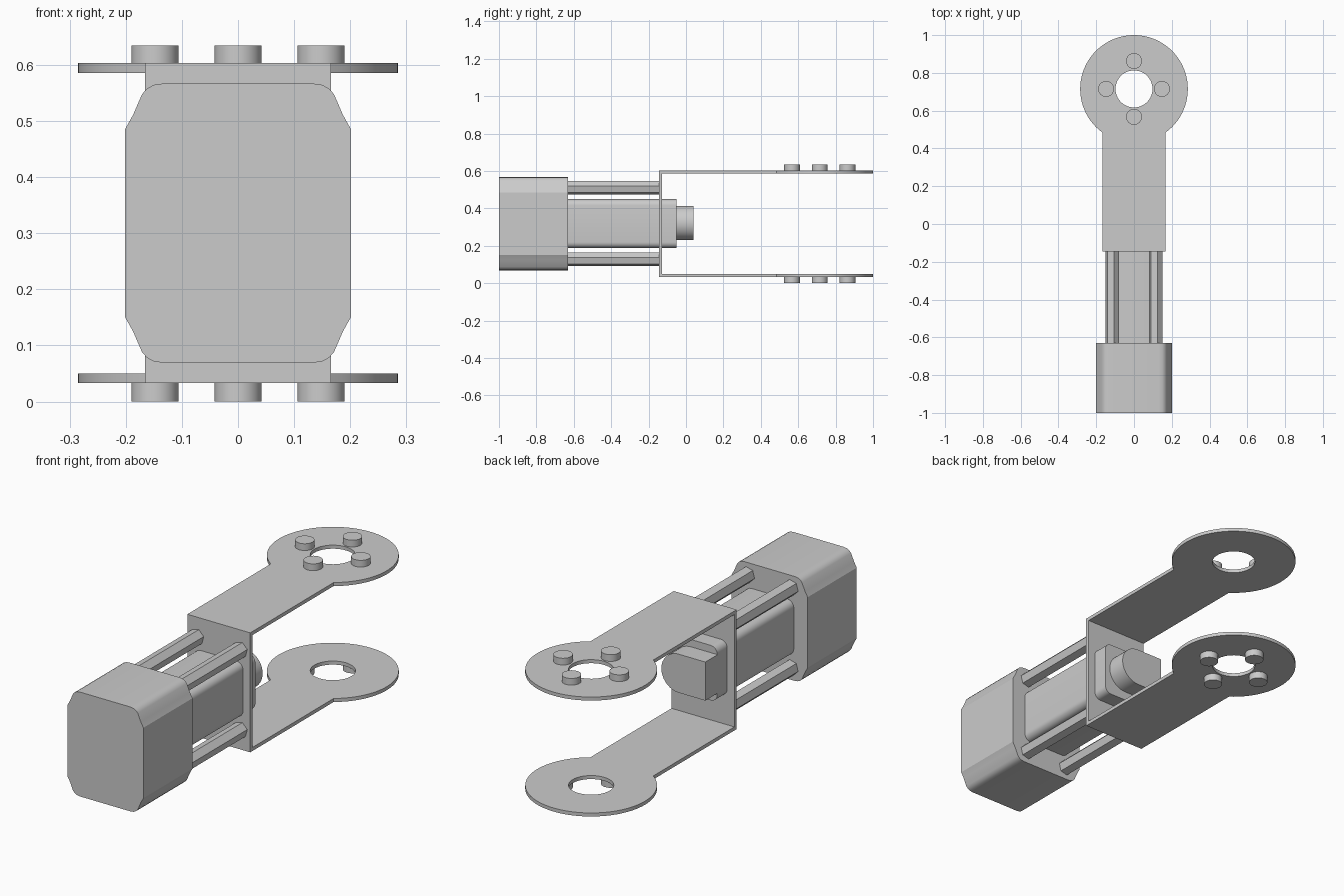
import bpy, bmesh
from math import sin, cos, pi, asin, radians

if "Cube" in bpy.data.objects:
    bpy.data.objects.remove(bpy.data.objects["Cube"])

CZ = 0.318  # mid height of the assembly


def arc(cx, cy, r, a0, a1, n):
    return [(cx + r * cos(a0 + (a1 - a0) * i / n), cy + r * sin(a0 + (a1 - a0) * i / n))
            for i in range(n + 1)]


def circle(cx, cy, r, n, start=0.0):
    return arc(cx, cy, r, start, start + 2 * pi, n)[:-1]


def prism(name, loops, lo, hi, axis='Z'):
    """Extrude outline loops (first outer, others holes) from lo to hi along Z or Y."""
    cu = bpy.data.curves.new(name, 'CURVE')
    cu.dimensions, cu.fill_mode, cu.extrude = '2D', 'BOTH', (hi - lo) / 2
    for pts in loops:
        sp = cu.splines.new('POLY')
        sp.points.add(len(pts) - 1)
        for p, (a, b) in zip(sp.points, pts):
            p.co = (a, b, 0, 1)
        sp.use_cyclic_u = True
    ob = bpy.data.objects.new(name, cu)
    bpy.context.collection.objects.link(ob)
    mid = (lo + hi) / 2
    if axis == 'Y':
        ob.rotation_euler.x = pi / 2
        ob.location.y = mid
    else:
        ob.location.z = mid
    bpy.ops.object.select_all(action='DESELECT')
    ob.select_set(True)
    bpy.context.view_layer.objects.active = ob
    bpy.ops.object.convert(target='MESH')
    ob = bpy.context.object
    bm = bmesh.new()
    bm.from_mesh(ob.data)
    bmesh.ops.remove_doubles(bm, verts=bm.verts, dist=1e-5)
    bmesh.ops.recalc_face_normals(bm, faces=bm.faces)
    bm.to_mesh(ob.data)
    bm.free()
    bpy.ops.object.shade_smooth_by_angle(angle=radians(25))
    return ob


def mirrored(quarter):
    """Complete a symmetric outline around (0, CZ) from its upper-right quarter."""
    right = [(x, -z) for x, z in reversed(quarter)] + quarter
    full = right + [(-x, -z) for x, z in right]
    return [(x, z + CZ) for x, z in full]


# motor housing with stepped, rounded corners
corner = [(0.201, 0.168), (0.187, 0.193), (0.171, 0.23)]
corner += [(0.162, 0.24), (0.15, 0.2465), (0.132, 0.249)]
prism("motor_housing", [mirrored(corner)], -1.0, -0.63, 'Y')

# inner gearbox body running through the plate
prism("gearbox_body", [mirrored(arc(0.095, 0.098, 0.033, 0, pi / 2, 6))], -0.63, -0.052, 'Y')

# output boss: round on one side, square on the other
boss = arc(0.01, 0.322, 0.092, -pi / 2, pi / 2, 24) + [(-0.13, 0.414), (-0.13, 0.23)]
prism("output_boss", [boss], -0.052, 0.04, 'Y')

# hexagonal standoffs
for x in (-0.115, 0.115):
    for z in (CZ - 0.19, CZ + 0.192):
        prism("standoff", [circle(x, z, 0.037, 6, radians(15))], -0.63, -0.145, 'Y')

# bracket back plate
W, Z0, Z1, T = 0.166, 0.033, 0.603, 0.017
prism("bracket_plate", [[(-W, Z0), (W, Z0), (W, Z1), (-W, Z1)]], -0.145, -0.145 + T, 'Y')

# bracket arms with ring ends, and their bolts
CY, R = 0.715, 0.285
a = pi / 2 + asin(W / R)
ring = [(-W, -0.145), (W, -0.145)] + arc(0, CY, R, a - pi, 2 * pi - a, 64)
for side, lo, b0, b1 in (("lower", Z0, 0.0, Z0), ("upper", Z1 - T, Z1, 0.635)):
    # arc runs anticlockwise from the right neck to the left neck
    s = -pi / 2 + asin(W / R)
    ring = [(-W, -0.145), (W, -0.145)] + arc(0, CY, R, s, 3 * pi / 2 - asin(W / R), 64)
    prism(side + "_arm", [ring, circle(0, CY, 0.098, 48)], lo, lo + T)
    for k in range(4):
        bx, by = 0.148 * cos(k * pi / 2), CY + 0.148 * sin(k * pi / 2)
        prism(side + "_bolt", [circle(bx, by, 0.042, 32)], b0, b1)
